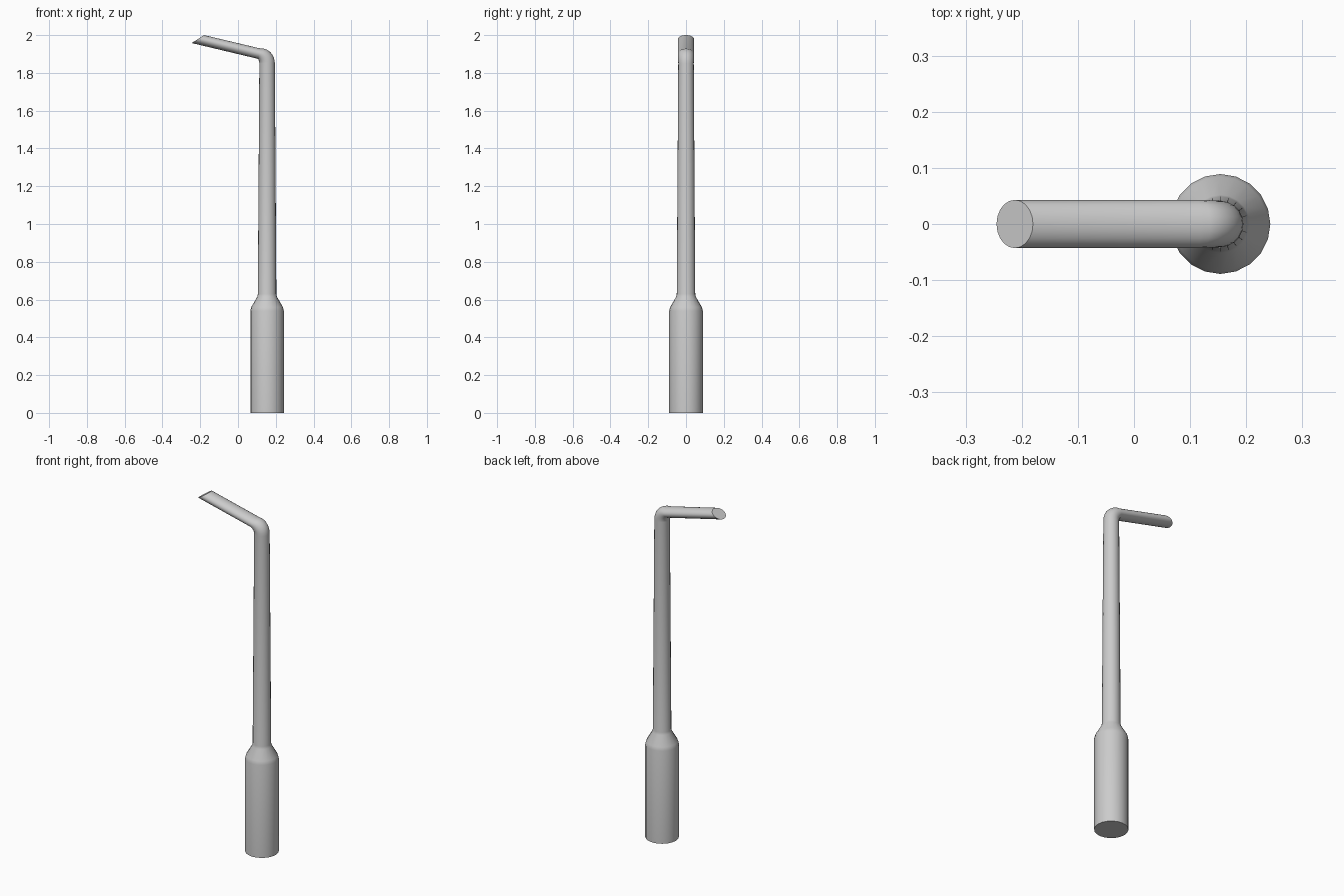
import bpy, bmesh
from math import cos, sin, pi, radians

if "Cube" in bpy.data.objects:
    bpy.data.objects.remove(bpy.data.objects["Cube"])

SIDES = 20
AXIS_X = 0.154


def sweep(name, rings):
    """Skin elliptical rings: (centre x, centre z, in-plane axis x, axis z, y radius)."""
    bm = bmesh.new()
    loops = []
    for cx, cz, ax, az, ry in rings:
        loop = []
        for i in range(SIDES):
            a = 2 * pi * i / SIDES
            loop.append(bm.verts.new((cx + ax * cos(a), ry * sin(a), cz + az * cos(a))))
        loops.append(loop)
    for lo, hi in zip(loops, loops[1:]):
        for i in range(SIDES):
            j = (i + 1) % SIDES
            bm.faces.new((lo[i], lo[j], hi[j], hi[i]))
    bm.faces.new(loops[0][::-1])
    bm.faces.new(loops[-1])
    bmesh.ops.recalc_face_normals(bm, faces=bm.faces)
    mesh = bpy.data.meshes.new(name)
    bm.to_mesh(mesh)
    bm.free()
    obj = bpy.data.objects.new(name, mesh)
    bpy.context.collection.objects.link(obj)
    bpy.ops.object.select_all(action='DESELECT')
    obj.select_set(True)
    bpy.context.view_layer.objects.active = obj
    bpy.ops.object.shade_smooth_by_angle(angle=radians(40))
    return obj


# Wide base, shoulder and tapering shaft
profile = [(0.089, 0.0), (0.089, 0.54), (0.084, 0.56), (0.052, 0.615),
           (0.049, 0.63), (0.041, 1.85)]
rings = [(AXIS_X, z, r, 0.0, r) for r, z in profile]

# Elbow, flattening towards the arm
px, pz, bend = 0.101, 1.85, 0.053
STEPS = 7
for k in range(1, STEPS + 1):
    t = k / STEPS
    a = radians(77) * t
    h = 0.041 - 0.013 * t ** 3
    rings.append((px + bend * cos(a), pz + bend * sin(a),
                  h * cos(a), h * sin(a), 0.041 + 0.002 * t))

# Arm ending in a slanted cut
rings.append((-0.2125, 1.979, 0.0325, 0.021, 0.043))

sweep("bent_post", rings)
